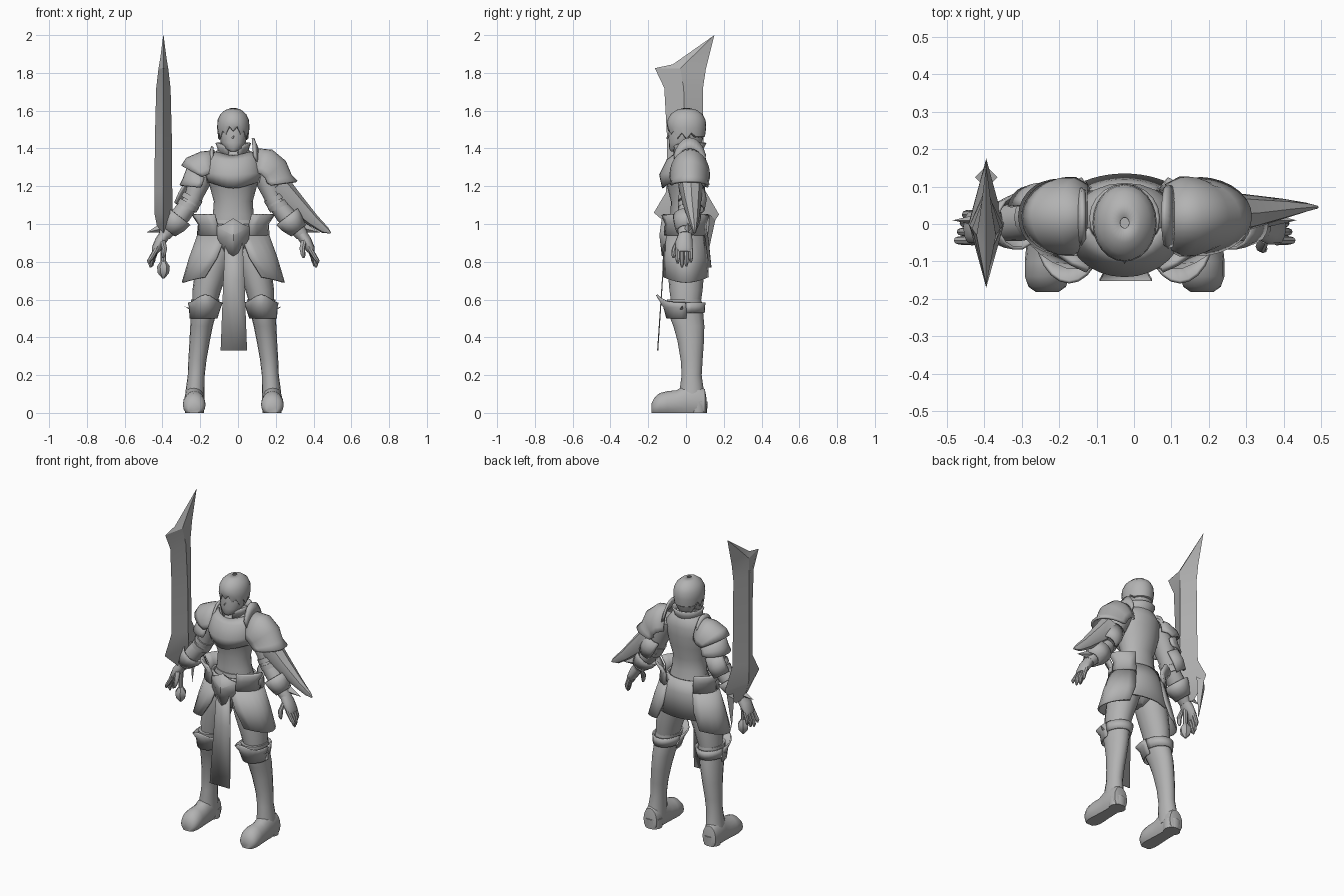
import bpy, bmesh, math
from math import sin, cos, radians

CX = -0.025          # body centre line
grey = bpy.data.materials.new("plain_grey")
grey.diffuse_color = (0.45, 0.45, 0.45, 1)


def make(name, verts, faces, thick=0, angle=40):
    me = bpy.data.meshes.new(name)
    me.from_pydata(verts, [], faces)
    bm = bmesh.new()
    bm.from_mesh(me)
    bmesh.ops.remove_doubles(bm, verts=bm.verts, dist=0.0005)
    bmesh.ops.recalc_face_normals(bm, faces=bm.faces)
    bm.to_mesh(me)
    bm.free()
    ob = bpy.data.objects.new(name, me)
    bpy.context.collection.objects.link(ob)
    me.materials.append(grey)
    if thick:
        m = ob.modifiers.new("thickness", 'SOLIDIFY')
        m.thickness, m.offset = thick, 0
    bpy.ops.object.select_all(action='DESELECT')
    ob.select_set(True)
    bpy.context.view_layer.objects.active = ob
    bpy.ops.object.shade_smooth_by_angle(angle=radians(angle))
    return ob


def ring(x, y, z, w, d, ang=90, t0=0, t1=360, n=16, lift=0, s=1):
    """Ellipse or arc; ang tilts its wide axis from vertical, lift raises the front."""
    a, full = radians(ang), t1 - t0 == 360
    pts = []
    for i in range(n if full else n + 1):
        t = radians(t0 + (t1 - t0) * i / n)
        pts.append((CX + s * (x + w * cos(t) * sin(a)), y + d * sin(t),
                    z + w * cos(t) * cos(a) + lift * max(0, -sin(t)) ** 4))
    return pts


def loft(name, rings, closed=True, thick=0, angle=40):
    n = len(rings[0])
    verts = [p for r in rings for p in r]
    faces = []
    for j in range(len(rings) - 1):
        for i in range(n if closed else n - 1):
            k = (i + 1) % n
            faces.append((j * n + i, j * n + k, (j + 1) * n + k, (j + 1) * n + i))
    if closed and not thick:
        faces += [tuple(range(n)), tuple(range(len(verts) - n, len(verts)))]
    return make(name, verts, faces, thick, angle)


def body(name, rows, s=1, n=16, **kw):
    return loft(name, [ring(*r, s=s, n=n, **kw) for r in rows])


def shell(name, rows, t0, t1, s=1, thick=0.01, n=12):
    return loft(name, [ring(*r[:6], t0=t0, t1=t1, s=s, n=n, lift=(r[6] if len(r) > 6 else 0))
                       for r in rows], t1 - t0 == 360, thick)


def spike(name, a, b, r, s=1):
    """Four-sided taper from a to point b."""
    ax, ay, az = a
    base = [(ax + r, ay, az + r), (ax, ay + r, az), (ax - r, ay, az - r), (ax, ay - r, az)]
    make(name, [(CX + s * x, y, z) for x, y, z in base + [b]],
         [(0, 1, 2, 3), (0, 1, 4), (1, 2, 4), (2, 3, 4), (3, 0, 4)], 0, 20)


# Torso, neck and hips
body("torso", [(0, 0.01, 0.97, .125, .09), (0, 0, 1.05, .108, .082), (0, 0, 1.12, .103, .08),
               (0, 0, 1.2, .125, .1), (0, -.01, 1.27, .145, .115), (0, .01, 1.33, .14, .1),
               (0, .02, 1.38, .1, .075), (0, .01, 1.41, .055, .055)], n=20)
body("hips", [(0, 0, 1.02, .115, .088), (0, 0, .95, .14, .1), (0, 0, .87, .14, .1),
              (0, 0, .81, .09, .075), (0, 0, .78, .03, .04)], n=20)
body("neck", [(0, 0, 1.36, .05, .05), (0, 0, 1.46, .045, .05)])
shell("chest_plate", [(0, -.01, 1.22, .138, .112, 90, -.03), (0, -.012, 1.27, .15, .125, 90, -.01),
                      (0, .005, 1.345, .135, .105, 90, -.01), (0, .01, 1.38, .1, .08, 90, -.02)], 195, 345)
shell("collar", [(0, .01, 1.36, .075, .075), (0, .01, 1.4, .078, .078),
                 (0, .015, 1.43, .09, .088, 90, -.03)], -70, 250, n=18)

# Head and hair
body("face", [(0, -.06, 1.385, .018, .02), (0, -.045, 1.4, .045, .045), (0, -.025, 1.43, .066, .066),
              (0, -.01, 1.48, .075, .082), (0, 0, 1.54, .075, .082)])
spike("nose", (0, -.088, 1.465), (0, -.108, 1.452), .01)
hair = [ring(0, .003, z, rx, ry, n=24, lift=l) for z, rx, ry, l in
        [(1.612, .012, .014, 0), (1.602, .042, .053, 0), (1.58, .067, .083, 0), (1.55, .081, .099, 0),
         (1.51, .084, .102, .01), (1.465, .078, .096, .04)]]
hair[-1] = [(x, y, z + (.018 if i % 2 else -.012) * (y < .03)) for i, (x, y, z) in enumerate(hair[-1])]
hair.append([(CX + (x - CX) * .9, y * .9, z - .006) for x, y, z in hair[-1]])
loft("hair", hair, True, .004)
body("nape_hair", [(0, .03, 1.5, .075, .072), (0, .035, 1.45, .062, .055), (0, .04, 1.41, .04, .03)])

# Belt, buckle and hanging cloth
shell("belt", [(0, 0, .95, .15, .108), (0, 0, 1.0, .135, .1)], 0, 360, n=20)
outline = [(0, 1.03), (.045, 1.0), (.088, .985), (.08, .92), (.045, .86), (0, .83)]
outline += [(-x, z) for x, z in outline[-2:0:-1]]
make("buckle", [(CX, -.135, .94)] + [(CX + x, -.122 + abs(x) * .25, z) for x, z in outline],
     [(0, i + 1, (i + 1) % len(outline) + 1) for i in range(len(outline))], .012, 10)
loft("front_cloth", [[(-.022 + k * w, y, z) for k in (-1, 0, 1)] for z, w, y in
                     [(.93, .045, -.115), (.7, .056, -.125), (.33, .07, -.15)]], False, .006)
shell("back_skirt", [(0, 0, 1.0, .13, .1), (0, 0, .92, .16, .115), (0, 0, .77, .2, .13)], 52, 128)

for s, side in ((1, "left"), (-1, "right")):
    # Skirt panel and hip pouch
    rows = [(.94, .188, .108, -78, 62), (.82, .23, .125, -68, 62), (.69, .268, .14, -56, 56)]
    loft(side + "_skirt_panel",
         [[(x, y, z + .03 * (abs(y) / .12) ** 2 * (z < .7)) for x, y, z in
           ring(0, 0, z, w, d, t0=a, t1=b, n=10, s=s)] for z, w, d, a, b in rows], False, .01)
    for a, b in ((-62, -8), (2, 58)):
        shell(side + "_hip_plate", [(0, 0, .94, .185, .125), (0, 0, 1.0, .18, .118),
                                    (0, 0, 1.05, .212, .14)], a, b, s, .016, 4)
    # Leg
    body(side + "_thigh", [(.075, .0, .93, .07, .085), (.092, 0, .85, .095, .1), (.115, 0, .75, .088, .096),
                           (.14, 0, .65, .076, .088), (.153, 0, .56, .062, .075)], s)
    body(side + "_boot", [(.148, -.01, .6, .075, .09), (.155, -.005, .54, .068, .095),
                          (.168, .015, .46, .06, .082), (.178, .025, .38, .054, .07),
                          (.19, .03, .28, .048, .058), (.196, .03, .2, .045, .053),
                          (.202, .03, .12, .05, .064), (.205, .035, .05, .052, .068)], s)
    shell(side + "_knee_cuff", [(.158, -.005, .5, .069, .094, 90, .0), (.15, -.008, .56, .08, .107, 90, .0),
                                (.148, -.015, .585, .088, .14, 90, .04)], 175, 365, s)
    shell(side + "_boot_rim", [(.155, 0, .53, .071, .094), (.15, 0, .585, .082, .098)], 0, 180, s)
    spike(side + "_knee_fin", (.2, -.03, .53), (.258, -.02, .565), .022, s)
    # Foot: rounded sections from heel to toe, flattened on the sole
    foot = []
    for y, top, w in [(.108, .08, .03), (.1, .125, .046), (.06, .15, .052), (0, .15, .053), (-.05, .12, .055),
                      (-.1, .115, .06), (-.14, .105, .06), (-.168, .08, .05), (-.182, .05, .03)]:
        foot.append([(CX + s * (.207 + w * cos(t)), y, max(0.0, top * (.4 + .6 * sin(t))))
                     for t in [radians(22.5 * i) for i in range(16)]])
    loft(side + "_foot", foot)
    body(side + "_heel", [(.205, .065, 0, .05, .046), (.205, .065, .06, .054, .05)], s)
    # Arm
    body(side + "_upper_arm", [(.13, .02, 1.32, .06, .065, 65), (.175, .02, 1.24, .062, .065, 65),
                               (.205, .02, 1.16, .05, .055, 65), (.225, .015, 1.1, .046, .05, 60)], s)
    for x, z in ((.212, 1.145), (.232, 1.11)):
        body(side + "_arm_band", [(x, .018, z, .056, .06, 62), (x + .014, .018, z - .025, .056, .06, 62)], s)
    body(side + "_forearm", [(.22, .015, 1.12, .046, .05, 58), (.275, .01, 1.05, .052, .055, 54),
                             (.325, 0, .99, .044, .046, 52), (.365, -.005, .94, .034, .036, 52)], s)
    shell(side + "_bracer_cuff", [(.345, 0, .965, .045, .048, 52), (.31, .003, 1.005, .062, .064, 52),
                                  (.285, .006, 1.04, .07, .072, 52)], 0, 360, s, .008, 14)
    spike(side + "_bracer_fin", (.34, .01, .985), (.46, .01, .955), .028, s)
    shell(side + "_elbow_guard", [(.2, .02, 1.19, .065, .072, 60), (.232, .02, 1.13, .068, .085, 58),
                                  (.262, .02, 1.08, .06, .075, 56)], 20, 130, s, .01, 8)
    # Hand with four fingers and a thumb
    body(side + "_palm", [(.355, -.005, .955, .03, .034, 55), (.385, -.01, .91, .03, .045, 60),
                          (.41, -.01, .865, .024, .045, 62), (.417, -.01, .85, .015, .038, 62)], s, 12)
    for i in range(4):
        y, e = -.044 + i * .023, (.02, .0, .005, .025)[i]
        body(side + "_finger", [(.405, y, .87, .014, .013, 65), (.435 - i * .004, y, .82, .013, .012, 75),
                                (.446 - i * .008, y, .785 + e, .011, .01, 85),
                                (.446 - i * .008, y, .77 + e, .005, .005, 90)], s, 8)
    body(side + "_thumb", [(.375, -.035, .915, .016, .018, 75), (.365, -.06, .87, .015, .015, 90),
                           (.37, -.066, .835, .012, .012, 95), (.372, -.066, .82, .005, .005, 95)], s, 8)

# Large shoulder guard with upright plate and long trailing blade
shell("left_shoulder_guard", [(.11, .02, 1.27, .125, .08, 5), (.145, .02, 1.26, .14, .1, 25),
                              (.165, .02, 1.24, .14, .1, 50), (.175, .02, 1.215, .135, .092, 72),
                              (.195, .02, 1.205, .142, .1, 82)], -88, 88, 1, .014, 14)
shell("left_neck_guard", [(.12, .02, 1.27, .12, .085, 5), (.115, .02, 1.3, .155, .09, -4)], -65, 65, 1, .014)
body("shoulder_blade", [(.23, .025, 1.2, .075, .065, 50), (.32, .03, 1.115, .055, .05, 50),
                        (.42, .04, 1.02, .035, .028, 50), (.485, .045, .968, .022, .012, 50),
                        (.515, .045, .952, .004, .004, 50)], 1, 8)

# Smaller layered shoulder guard
shell("right_shoulder_guard_top", [(.1, .02, 1.27, .115, .08, 0), (.13, .02, 1.26, .125, .1, 20),
                                   (.15, .02, 1.25, .135, .1, 45), (.165, .02, 1.25, .12, .095, 62)],
      -88, 88, -1, .012, 14)
shell("right_shoulder_guard_low", [(.16, .02, 1.25, .095, .085, 55), (.17, .02, 1.215, .095, .088, 75),
                                   (.18, .02, 1.195, .1, .095, 85)], -95, 95, -1, .012, 14)
shell("right_neck_guard", [(.115, .02, 1.27, .1, .08, 5), (.11, .02, 1.28, .13, .085, 0)], -60, 60, -1, .014)

# Sword: diamond sections given by front edge, back edge and half thickness
SX = -.395
rows = [(-.04, .95, .06, .93, .012), (-.1, 1.0, .13, .985, .035), (-.17, 1.06, .175, 1.05, .047),
        (-.105, 1.17, .1, 1.18, .047), (-.1, 1.45, .092, 1.45, .045), (-.115, 1.72, .09, 1.72, .038),
        (-.165, 1.825, .105, 1.82, .026), (-.07, 1.845, .13, 1.92, .016), (.148, 1.998, .15, 2.0, .001)]
loft("sword_blade", [[(SX, a, b), (SX + t, (a + c) / 2, (b + e) / 2), (SX, c, e),
                      (SX - t, (a + c) / 2, (b + e) / 2)] for a, b, c, e, t in rows], angle=25)
spike("sword_prong", (SX - CX, .125, 1.02), (SX - CX, .105, .79), .03)
HX = SX - CX
body("sword_grip", [(HX, -.01, .78, .014, .014), (HX, -.01, 1.0, .016, .016)], n=8)
body("sword_pommel", [(HX, -.01, .712, .006, .006), (HX, -.01, .74, .03, .03),
                      (HX, -.01, .775, .034, .034), (HX, -.01, .805, .014, .014)], n=6)
